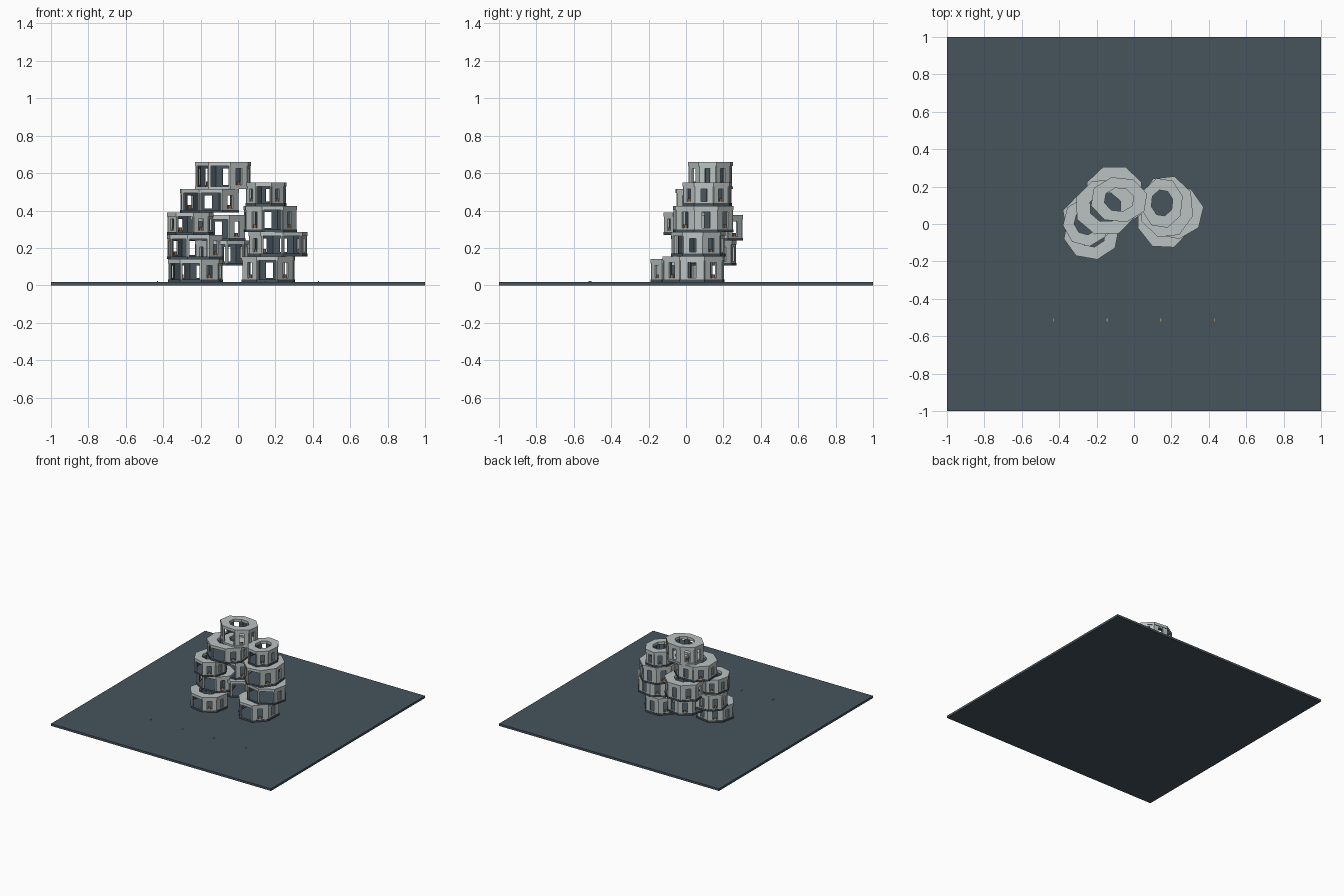
import bpy, bmesh, math
from mathutils import Vector

if "Cube" in bpy.data.objects:
    bpy.data.objects.remove(bpy.data.objects["Cube"])


def material(name, rgb):
    m = bpy.data.materials.new(name)
    m.diffuse_color = (*rgb, 1)
    m.use_nodes = True
    m.node_tree.nodes["Principled BSDF"].inputs["Base Color"].default_value = m.diffuse_color
    return m


CONCRETE = material("pale concrete", (0.49, 0.545, 0.535))
SLATE = material("dark slate", (0.062, 0.088, 0.108))
RUST = material("rust orange", (0.40, 0.17, 0.06))
YELLOW = material("dull yellow", (0.35, 0.27, 0.08))
MATS = [CONCRETE, SLATE, RUST, YELLOW]


def finish(bm, name):
    me = bpy.data.meshes.new(name)
    bm.to_mesh(me)
    bm.free()
    for m in MATS:
        me.materials.append(m)
    ob = bpy.data.objects.new(name, me)
    bpy.context.collection.objects.link(ob)
    return ob


def prism(bm, pts, z0, z1, mat=0):
    """Solid prism over a counter-clockwise outline."""
    lo = [bm.verts.new((p[0], p[1], z0)) for p in pts]
    hi = [bm.verts.new((p[0], p[1], z1)) for p in pts]
    n = len(pts)
    faces = [bm.faces.new(lo[::-1]), bm.faces.new(hi)]
    for i in range(n):
        j = (i + 1) % n
        faces.append(bm.faces.new((lo[i], lo[j], hi[j], hi[i])))
    for f in faces:
        f.material_index = mat
    return faces


def ring(bm, outer, inner, z0, z1):
    """Flat slab with a hole; its underside is dark."""
    n = len(outer)
    loops = [[bm.verts.new((p[0], p[1], z)) for p in pts]
             for pts, z in ((outer, z0), (outer, z1), (inner, z1), (inner, z0))]
    for k in range(4):
        a, b = loops[k], loops[(k + 1) % 4]
        for i in range(n):
            j = (i + 1) % n
            f = bm.faces.new((a[i], a[j], b[j], b[i]))
            f.material_index = 1 if k == 3 else 0


def outline(x0, x1, y0, y1, rot):
    """Turned octagon fitted to a rectangle."""
    pts = [(math.cos(math.radians(rot + 45 * i)), math.sin(math.radians(rot + 45 * i)))
           for i in range(8)]
    mx = max(abs(p[0]) for p in pts)
    my = max(abs(p[1]) for p in pts)
    return [Vector(((x0 + x1) / 2 + p[0] / mx * (x1 - x0) / 2,
                    (y0 + y1) / 2 + p[1] / my * (y1 - y0) / 2)) for p in pts]


def scaled(pts, s):
    c = sum(pts, Vector((0, 0))) / len(pts)
    return [c + (p - c) * s for p in pts]


def wall_piece(bm, a, b, t0, t1, z0, z1, depth=0.012, mat=0, inset=0.004):
    """Block along the edge a-b; the side facing the room is dark."""
    d = (b - a).normalized()
    inward = Vector((-d.y, d.x))
    p, q = a.lerp(b, t0) + inward * inset, a.lerp(b, t1) + inward * inset
    faces = prism(bm, [p, q, q + inward * depth, p + inward * depth], z0, z1, mat)
    if mat == 0:
        faces[4].material_index = 1


def pod(name, x0, x1, y0, y1, z0, z1, rot, open_dir, floor=True):
    outer = outline(x0, x1, y0, y1, rot)
    inner = scaled(outer, 0.52)
    fz, rz = z0 + 0.014, z1 - 0.022
    # roof slab and floor slab
    bm = bmesh.new()
    ring(bm, outer, inner, rz, z1)
    finish(bm, name + "_roof")
    bm = bmesh.new()
    if floor:
        prism(bm, outer, z0, fz, 1)
    else:
        ring(bm, outer, inner, z0, fz)
    finish(bm, name + "_floor")
    # walls with slit windows; the front is left open between posts
    bm = bmesh.new()
    for i in range(8):
        a, b = outer[i], outer[(i + 1) % 8]
        d = (b - a).normalized()
        if Vector((d.y, -d.x)).dot(open_dir) > 0.8:
            wall_piece(bm, a, b, 0.0, 0.10, fz, rz)
            wall_piece(bm, a, b, 0.90, 1.0, fz, rz)
            continue
        wall_piece(bm, a, b, 0.0, 0.34, fz, rz)
        wall_piece(bm, a, b, 0.66, 1.0, fz, rz)
        wall_piece(bm, a, b, 0.34, 0.66, rz - 0.012, rz)
        wall_piece(bm, a, b, 0.34, 0.66, fz, fz + 0.008)
        # planter in every other window
        if i % 2 == 0:
            wall_piece(bm, a, b, 0.42, 0.58, fz + 0.008, fz + 0.026, 0.008, 2, 0.006)
    finish(bm, name + "_walls")


# ground plate
bm = bmesh.new()
prism(bm, [(-1, -1), (1, -1), (1, 1), (-1, 1)], 0, 0.018, 1)
finish(bm, "ground_plate")

# stacked pods: x range, y range, z range, turn
LEFT = Vector((-0.35, -0.94)).normalized()
RIGHT = Vector((0.0, -1.0))
for row in (
    ("left_pod_1", -0.375, -0.08, -0.19, 0.09, 0.018, 0.14, 12, LEFT),
    ("left_pod_2", -0.38, -0.08, -0.08, 0.16, 0.14, 0.27, 30, LEFT),
    ("left_pod_3", -0.38, -0.13, -0.12, 0.14, 0.27, 0.39, 8, LEFT),
    ("left_pod_4", -0.31, 0.005, -0.055, 0.235, 0.39, 0.515, 25, LEFT),
    ("left_pod_5", -0.23, 0.07, 0.01, 0.25, 0.515, 0.66, 15, LEFT, False),
    ("middle_pod_1", -0.23, 0.06, -0.01, 0.27, 0.105, 0.24, 10, RIGHT),
    ("middle_pod_2", -0.25, 0.04, 0.03, 0.305, 0.24, 0.375, 22.5, RIGHT),
    ("right_pod_1", 0.02, 0.305, -0.125, 0.205, 0.018, 0.155, 20, RIGHT),
    ("right_pod_2", 0.055, 0.372, -0.08, 0.21, 0.155, 0.285, 10, RIGHT),
    ("right_pod_3", 0.03, 0.315, -0.07, 0.255, 0.285, 0.425, 28, RIGHT),
    ("right_pod_4", 0.04, 0.26, -0.02, 0.245, 0.425, 0.55, 15, RIGHT),
):
    pod(*row)

# small ground markers
bm = bmesh.new()
for x in (-0.43, -0.143, 0.143, 0.43):
    prism(bm, [(x - 0.003, -0.522), (x + 0.003, -0.522),
               (x + 0.003, -0.506), (x - 0.003, -0.506)], 0.018, 0.022, 3)
finish(bm, "ground_markers")
